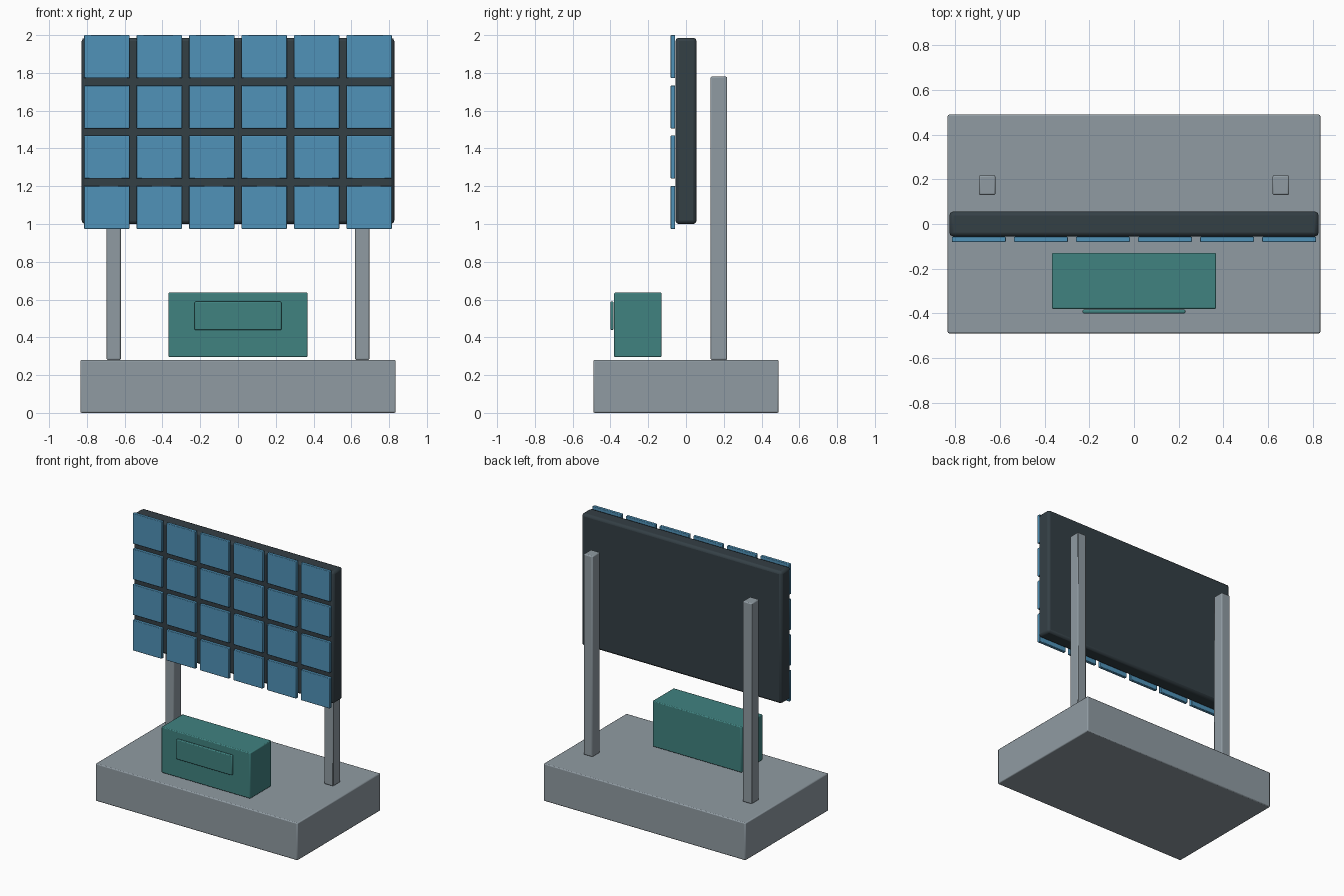
import bpy

default = bpy.data.objects.get("Cube")
if default:
    bpy.data.objects.remove(default, do_unlink=True)


def material(name, rgb):
    mat = bpy.data.materials.new(name)
    mat.use_nodes = True
    mat.diffuse_color = (*rgb, 1)
    mat.node_tree.nodes["Principled BSDF"].inputs["Base Color"].default_value = (*rgb, 1)
    return mat


def box(name, center, size, mat, bevel):
    """Box with softly bevelled edges."""
    bpy.ops.mesh.primitive_cube_add(size=1, location=center)
    obj = bpy.context.object
    obj.name = name
    obj.scale = size
    bpy.ops.object.transform_apply(location=False, rotation=False, scale=True)
    obj.data.materials.append(mat)
    mod = obj.modifiers.new("soft_edges", "BEVEL")
    mod.width = bevel
    mod.segments = 2
    bpy.ops.object.shade_smooth_by_angle()
    return obj


grey = material("concrete_grey", (0.28, 0.33, 0.365))
dark = material("frame_charcoal", (0.034, 0.05, 0.06))
blue = material("cell_blue", (0.08, 0.29, 0.485))
teal = material("cabinet_teal", (0.051, 0.223, 0.216))

# Plinth and the two rear posts
box("base", (0, 0, 0.14), (1.67, 0.98, 0.28), grey, 0.007)
for side, sign in (("left", 1), ("right", -1)):
    box(side + "_post", (sign * 0.658, 0.174, 1.03), (0.075, 0.088, 1.5), grey, 0.007)

# Panel frame with its grid of cells
box("panel_frame", (0, 0, 1.493), (1.655, 0.112, 0.986), dark, 0.018)
columns, rows = 6, 4
for row in range(rows):
    for col in range(columns):
        x = (col - (columns - 1) / 2) * 0.278
        z = 1.487 + (row - (rows - 1) / 2) * 0.266
        box(f"cell_{row + 1}_{col + 1}", (x, -0.069, z), (0.241, 0.024, 0.228), blue, 0.004)

# Equipment cabinet and its front cover
box("cabinet", (0, -0.255, 0.466), (0.736, 0.251, 0.342), teal, 0.006)
box("cabinet_cover", (0, -0.392, 0.514), (0.46, 0.018, 0.15), teal, 0.006)
